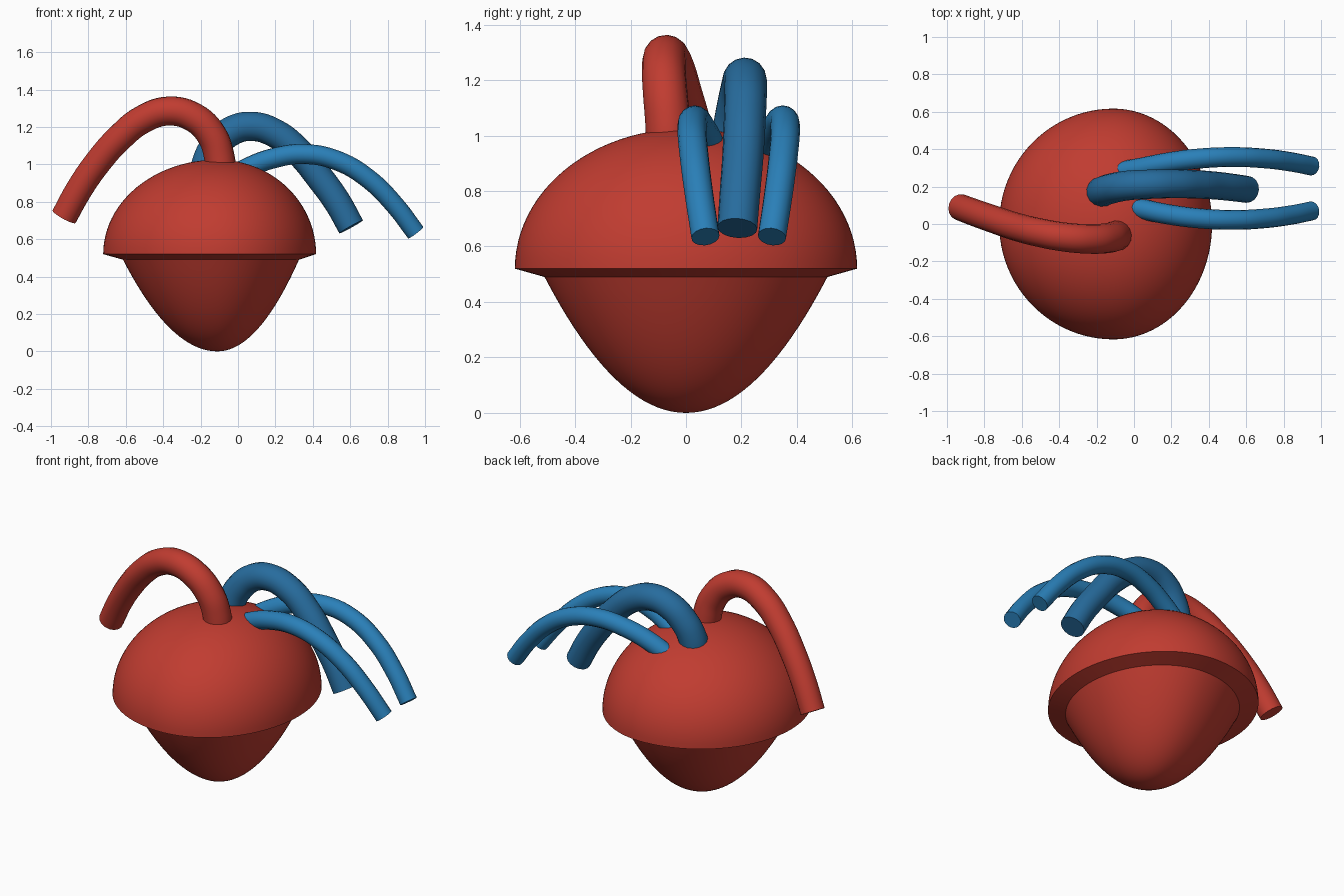
import bpy, bmesh
from math import sin, cos, pi, radians, sqrt

if "Cube" in bpy.data.objects:
    bpy.data.objects.remove(bpy.data.objects["Cube"])


def material(name, rgb):
    m = bpy.data.materials.new(name)
    m.diffuse_color = (*rgb, 1)
    m.use_nodes = True
    m.node_tree.nodes["Principled BSDF"].inputs["Base Color"].default_value = m.diffuse_color
    return m


RED = material("red", (0.53, 0.045, 0.03))
BLUE = material("blue", (0.023, 0.216, 0.485))
DARK_BLUE = material("dark_blue", (0.02, 0.15, 0.34))


def finish(obj, mat):
    obj.data.materials.clear()
    obj.data.materials.append(mat)
    bpy.ops.object.select_all(action='DESELECT')
    obj.select_set(True)
    bpy.context.view_layer.objects.active = obj
    bpy.ops.object.shade_smooth_by_angle(angle=radians(35))


def lathe(name, profile, mat, cx=-0.11, left=0.99, right=0.855, n=96):
    """Turned shape, narrower on its +x half."""
    bm = bmesh.new()
    rings = []
    for r, z in profile:
        if r < 1e-5:
            rings.append([bm.verts.new((cx, 0, z))] * n)
            continue
        ring = []
        for i in range(n):
            c, s = cos(2 * pi * i / n), sin(2 * pi * i / n)
            ring.append(bm.verts.new((cx + r * c * (right if c > 0 else left), r * s, z)))
        rings.append(ring)
    for a, b in zip(rings, rings[1:]):
        for i in range(n):
            j = (i + 1) % n
            bm.faces.new(list(dict.fromkeys((a[i], a[j], b[j], b[i]))))
    bmesh.ops.recalc_face_normals(bm, faces=bm.faces[:])
    mesh = bpy.data.meshes.new(name)
    bm.to_mesh(mesh)
    bm.free()
    obj = bpy.data.objects.new(name, mesh)
    bpy.context.collection.objects.link(obj)
    finish(obj, mat)


def tube(name, points, r0, r1, mat):
    """Capped tapering tube through the points."""
    cu = bpy.data.curves.new(name, 'CURVE')
    cu.dimensions = '3D'
    cu.bevel_depth = 1
    cu.bevel_resolution = 6
    cu.resolution_u = 6
    cu.use_fill_caps = True
    sp = cu.splines.new('BEZIER')
    sp.bezier_points.add(len(points) - 1)
    for i, (bp, co) in enumerate(zip(sp.bezier_points, points)):
        bp.co = co
        bp.handle_left_type = bp.handle_right_type = 'AUTO'
        bp.radius = r0 + (r1 - r0) * i / (len(points) - 1)
    obj = bpy.data.objects.new(name, cu)
    bpy.context.collection.objects.link(obj)
    bpy.ops.object.select_all(action='DESELECT')
    obj.select_set(True)
    bpy.context.view_layer.objects.active = obj
    bpy.ops.object.convert(target='MESH')
    finish(bpy.context.object, mat)


# Body: rounded lower bowl, overhanging rim, domed top
bowl = [(0.51 * k / 20, 0.49 * (k / 20) ** 2) for k in range(21)]
dome = [(0.617 * cos(pi / 2 * k / 24), 0.52 + 0.505 * sin(pi / 2 * k / 24)) for k in range(25)]
lathe("body", bowl + dome, RED)

# Large red tube arching left
tube("red_tube", [(-0.09, -0.06, 0.93), (-0.10, -0.065, 1.04), (-0.14, -0.075, 1.155),
                  (-0.235, -0.08, 1.25), (-0.37, -0.07, 1.285), (-0.51, -0.045, 1.24),
                  (-0.63, -0.015, 1.145), (-0.75, 0.025, 1.01), (-0.85, 0.06, 0.865),
                  (-0.93, 0.09, 0.72)], 0.083, 0.071, RED)

# Large blue tube arching right
tube("large_blue_tube", [(-0.18, 0.165, 0.92), (-0.165, 0.175, 1.01), (-0.12, 0.19, 1.10),
                         (-0.04, 0.205, 1.175), (0.07, 0.212, 1.203), (0.20, 0.215, 1.165),
                         (0.33, 0.212, 1.06), (0.44, 0.205, 0.925), (0.53, 0.195, 0.80),
                         (0.605, 0.185, 0.666)], 0.083, 0.072, DARK_BLUE)

# Pair of thin blue tubes, mirrored about y = 0.19
path = [(-0.09, 0.085, 0.90), (0.04, 0.11, 0.975), (0.18, 0.138, 1.03), (0.35, 0.16, 1.055),
        (0.53, 0.168, 1.02), (0.70, 0.16, 0.92), (0.84, 0.142, 0.78), (0.95, 0.12, 0.635)]
for side, sign in (("front", -1), ("back", 1)):
    tube(side + "_thin_blue_tube", [(x, 0.19 + sign * d, z) for x, d, z in path], 0.055, 0.051, BLUE)
